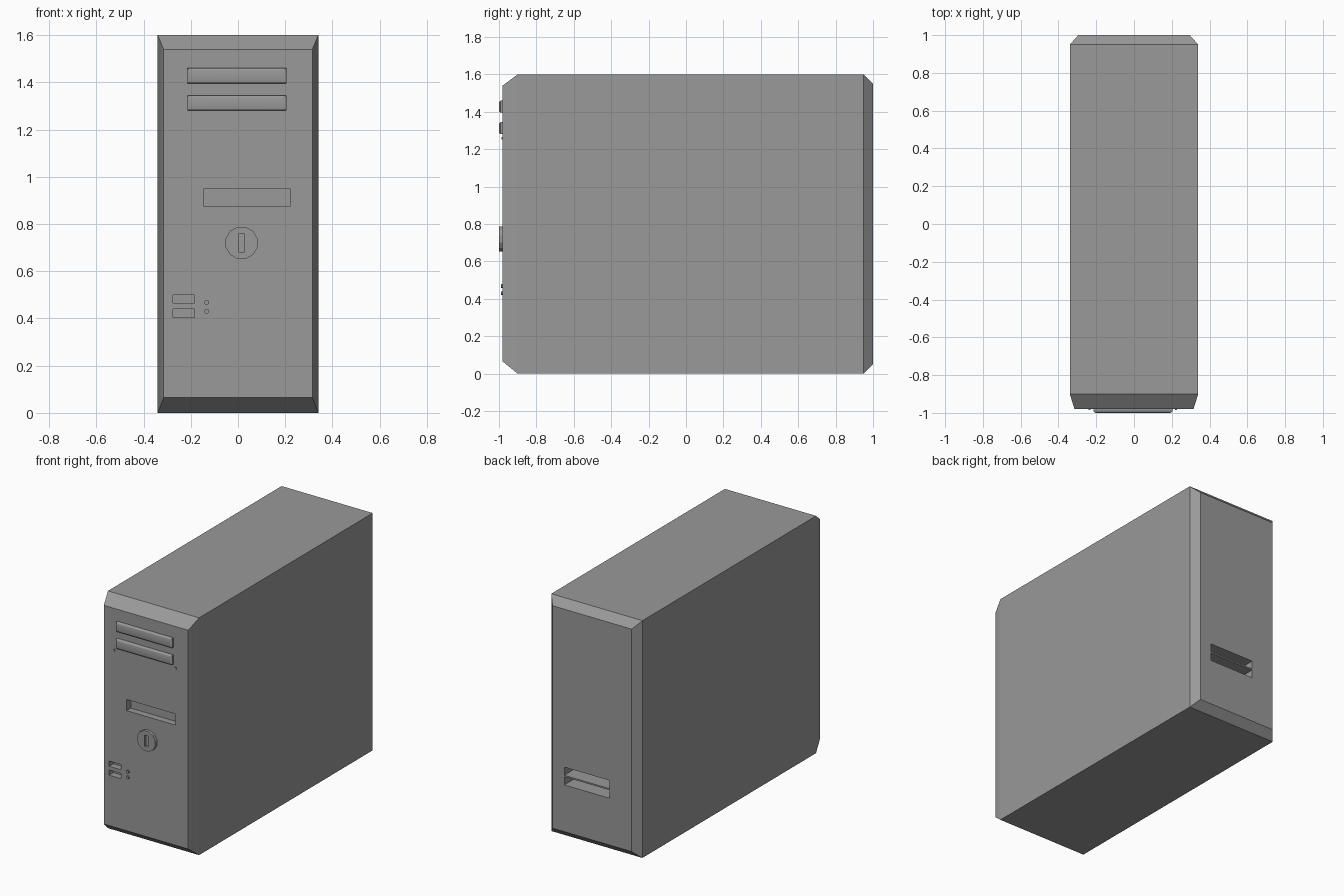
import bpy, bmesh, math
from mathutils import Matrix

if "Cube" in bpy.data.objects:
    bpy.data.objects.remove(bpy.data.objects["Cube"])

# Dark grey plastic shared by all parts
dark_grey = bpy.data.materials.new("dark_grey")
dark_grey.diffuse_color = (0.32, 0.32, 0.32, 1)
dark_grey.use_nodes = True
dark_grey.node_tree.nodes["Principled BSDF"].inputs["Base Color"].default_value = dark_grey.diffuse_color


def make(name, bm):
    bmesh.ops.recalc_face_normals(bm, faces=bm.faces)
    mesh = bpy.data.meshes.new(name)
    bm.to_mesh(mesh)
    bm.free()
    mesh.materials.append(dark_grey)
    obj = bpy.data.objects.new(name, mesh)
    bpy.context.collection.objects.link(obj)
    return obj


def loft(name, sections):
    """Rectangular sections (y, x0, x1, z0, z1) joined along y."""
    bm = bmesh.new()
    rings = [[bm.verts.new((x, y, z)) for x, z in
              ((x0, z0), (x1, z0), (x1, z1), (x0, z1))]
             for y, x0, x1, z0, z1 in sections]
    for a, b in zip(rings, rings[1:]):
        for i in range(4):
            j = (i + 1) % 4
            bm.faces.new((a[i], a[j], b[j], b[i]))
    bm.faces.new(rings[0])
    bm.faces.new(rings[-1])
    return make(name, bm)


def box(name, x0, x1, y0, y1, z0, z1):
    return loft(name, [(y0, x0, x1, z0, z1), (y1, x0, x1, z0, z1)])


def disc(name, x, z, radius, y0, y1, sides):
    """Short prism facing -y, flat side up."""
    bm = bmesh.new()
    bmesh.ops.create_cone(bm, cap_ends=True, segments=sides,
                          radius1=radius, radius2=radius, depth=y1 - y0)
    bm.transform(Matrix.Translation((x, (y0 + y1) / 2, z))
                 @ Matrix.Rotation(math.pi / 2, 4, 'X')
                 @ Matrix.Rotation(math.pi / sides, 4, 'Z'))
    return make(name, bm)


def cut(target, cutter):
    mod = target.modifiers.new(cutter.name, 'BOOLEAN')
    mod.operation = 'DIFFERENCE'
    mod.solver = 'EXACT'
    mod.object = cutter
    cutter.hide_render = True
    bpy.context.view_layer.objects.active = target
    bpy.ops.object.modifier_apply(modifier=mod.name)
    bpy.data.objects.remove(cutter)


def smooth(obj, degrees):
    bpy.ops.object.select_all(action='DESELECT')
    obj.select_set(True)
    bpy.context.view_layer.objects.active = obj
    bpy.ops.object.shade_smooth_by_angle(angle=math.radians(degrees))
    # Large faces stay visually flat
    mod = obj.modifiers.new("weighted_normals", 'WEIGHTED_NORMAL')
    mod.keep_sharp = True


# Case with chamfered front and back
case = loft("tower_case", [(-0.98, -0.315, 0.315, 0.065, 1.54),
                           (-0.90, -0.34, 0.34, 0, 1.6),
                           (0.95, -0.34, 0.34, 0, 1.6),
                           (1.0, -0.295, 0.295, 0.05, 1.55)])

# Front card-drive slot, front ports and rear slots
cut(case, box("drive_slot", -0.145, 0.22, -1.1, -0.935, 0.875, 0.95))
for z in (0.405, 0.465):
    cut(case, box("port_slot", -0.275, -0.185, -1.1, -0.935, z, z + 0.035))
for z in (0.365, 0.43):
    cut(case, box("rear_slot", -0.13, 0.208, 0.82, 1.1, z, z + 0.055))
smooth(case, 30)

# Optical drive covers with bevelled rims
for i, z in enumerate((1.28, 1.395)):
    cover = loft(f"drive_cover_{i + 1}",
                 [(-0.975, -0.215, 0.205, z, z + 0.065),
                  (-0.992, -0.215, 0.205, z, z + 0.065),
                  (-1.0, -0.203, 0.193, z + 0.009, z + 0.056)])
    smooth(cover, 50)

# Small nubs below the drive covers
for i, x in enumerate((-0.235, 0.222)):
    box(f"drive_nub_{i + 1}", x - 0.005, x + 0.005, -0.986, -0.975, 1.252, 1.266)

# Power button with upright groove
button = disc("power_button", 0.015, 0.72, 0.07, -1.0, -0.975, 12)
cut(button, box("button_groove", 0.003, 0.027, -1.1, -0.983, 0.682, 0.758))

# Indicator lights
for i, z in enumerate((0.43, 0.468)):
    disc(f"indicator_light_{i + 1}", -0.133, z, 0.011, -0.99, -0.975, 8)
